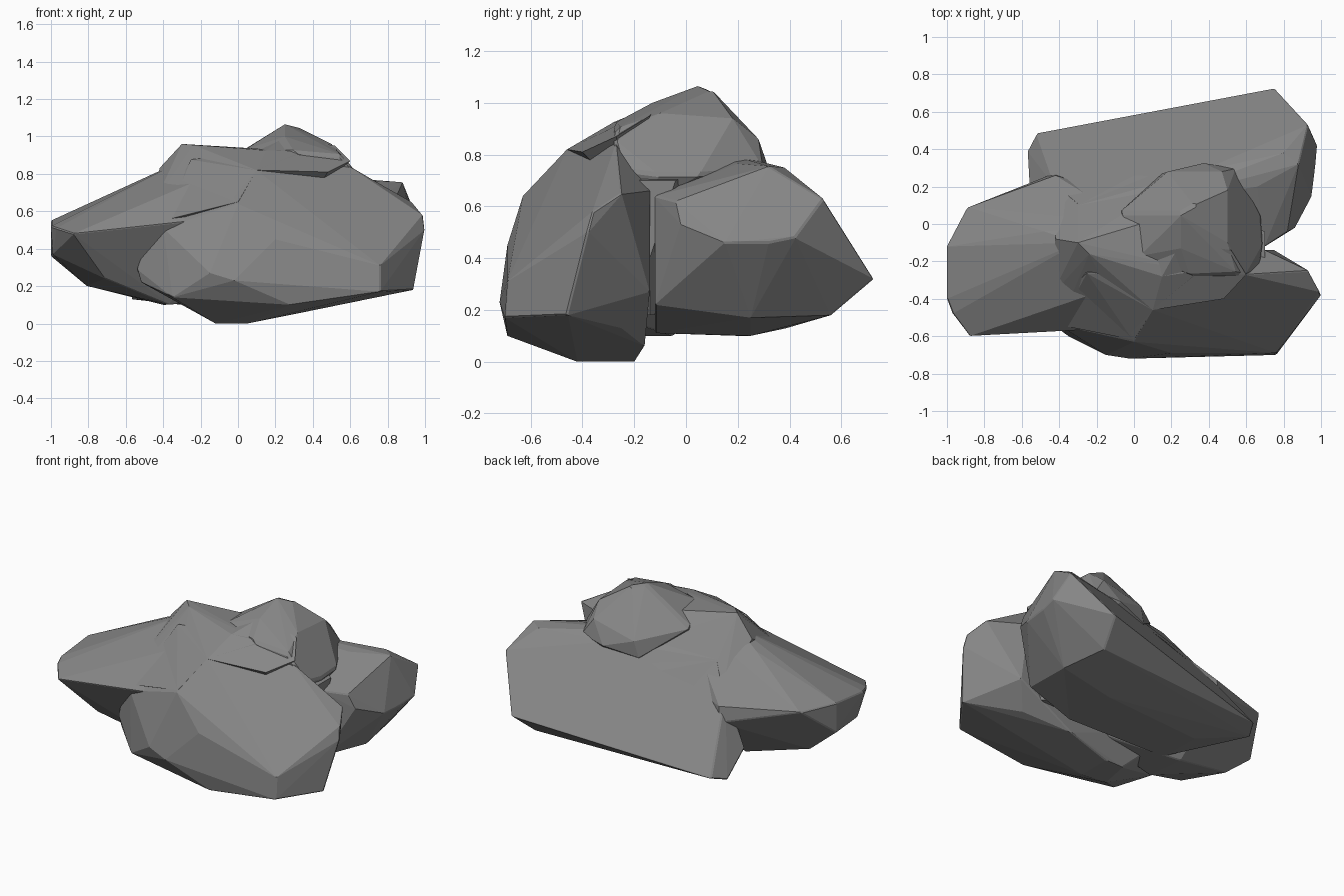
import bpy, bmesh

# dark grey stone
stone = bpy.data.materials.new("stone")
stone.diffuse_color = (0.24, 0.24, 0.24, 1)


def boulder(name, pts, chamfer=0.006):
    """Angular rock chunk: convex hull of its corner points, edges lightly chipped."""
    bm = bmesh.new()
    for p in pts:
        bm.verts.new(p)
    bmesh.ops.convex_hull(bm, input=bm.verts[:])
    loose = [v for v in bm.verts if not v.link_faces]
    bmesh.ops.delete(bm, geom=loose, context='VERTS')
    bmesh.ops.dissolve_limit(bm, angle_limit=0.05, verts=bm.verts[:], edges=bm.edges[:])
    bmesh.ops.recalc_face_normals(bm, faces=bm.faces[:])
    me = bpy.data.meshes.new(name)
    bm.to_mesh(me)
    bm.free()
    me.materials.append(stone)
    ob = bpy.data.objects.new(name, me)
    bpy.context.collection.objects.link(ob)
    if chamfer:
        b = ob.modifiers.new("chipped_edges", 'BEVEL')
        b.width = chamfer
        b.segments = 1
        b.limit_method = 'ANGLE'
        b.angle_limit = 0.7
    return ob


# front slab, leaning back, with a flat underside
boulder("front_slab", [
    (0.76, -0.70, 0.17), (0.76, -0.69, 0.31), (0.94, -0.46, 0.18), (1.00, -0.38, 0.50),
    (0.99, -0.36, 0.58), (0.93, -0.25, 0.65), (0.70, -0.14, 0.66), (0.75, -0.14, 0.27),
    (0.60, -0.27, 0.84), (0.15, -0.28, 0.92), (-0.25, -0.26, 0.88), (0.10, -0.46, 0.82),
    (0.00, -0.63, 0.64), (0.20, -0.69, 0.45), (-0.02, -0.72, 0.23), (0.28, -0.69, 0.10),
    (-0.15, -0.70, 0.27), (-0.35, -0.60, 0.14), (-0.52, -0.46, 0.22), (-0.54, -0.46, 0.29),
    (-0.50, -0.48, 0.42), (-0.40, -0.54, 0.51), (-0.12, -0.40, 0.00), (0.05, -0.42, 0.00),
    (-0.08, -0.20, 0.00), (0.05, -0.20, 0.00), (0.35, -0.16, 0.06), (0.65, -0.25, 0.13),
    (-0.45, -0.15, 0.35),
])

# left slab with its ridge rising towards a small peak
boulder("left_slab", [
    (-1.00, -0.12, 0.55), (-1.00, -0.40, 0.52), (-0.97, -0.48, 0.51),
    (-0.88, -0.60, 0.48), (-1.00, -0.12, 0.36), (-0.99, -0.35, 0.37), (-0.89, 0.09, 0.54),
    (-0.81, -0.12, 0.20), (-0.71, -0.42, 0.24), (-0.37, -0.30, 0.10), (-0.40, -0.05, 0.10),
    (-0.40, -0.57, 0.54), (0.05, -0.55, 0.58), (-0.48, -0.04, 0.78), (-0.30, -0.10, 0.87),
    (-0.43, 0.27, 0.42), (-0.42, 0.26, 0.52), (0.00, 0.00, 0.90),
    (0.15, -0.25, 0.92), (0.10, 0.10, 0.60), (0.20, -0.20, 0.15),
])

# saddle joining the left peak, the front slab and the rear slope
boulder("saddle", [
    (-0.42, -0.08, 0.83), (-0.30, -0.10, 0.96), (-0.24, -0.16, 0.955), (-0.44, -0.38, 0.66),
    (-0.40, -0.54, 0.55), (0.00, -0.62, 0.65), (0.10, -0.46, 0.82), (0.15, -0.28, 0.925),
    (0.35, -0.25, 0.92), (0.10, 0.02, 0.92), (-0.30, 0.10, 0.73), (-0.40, 0.21, 0.55),
    (0.00, 0.26, 0.64), (0.25, 0.25, 0.73), (0.00, -0.10, 0.40),
], 0)

# shoulder carrying the front face up into the knob
boulder("shoulder", [
    (0.12, -0.20, 0.93), (0.25, -0.10, 1.00), (0.52, -0.14, 0.95), (0.60, -0.27, 0.87),
    (0.48, -0.40, 0.81), (0.10, -0.46, 0.82), (0.15, -0.28, 0.925), (0.35, -0.20, 0.60),
], 0)

# broad back boulder with one long sloping rear face
boulder("back_boulder", [
    (-0.52, 0.485, 0.16), (-0.57, 0.39, 0.13), (-0.56, 0.20, 0.26), (-0.42, 0.20, 0.56),
    (-0.30, 0.10, 0.73), (0.08, 0.58, 0.25), (0.75, 0.725, 0.32), (0.93, 0.53, 0.63),
    (0.98, 0.42, 0.48), (0.97, 0.32, 0.46), (0.95, 0.15, 0.46), (0.86, -0.02, 0.53),
    (0.82, -0.04, 0.62), (0.88, 0.32, 0.755), (0.80, 0.38, 0.75), (0.66, 0.20, 0.765),
    (0.35, 0.28, 0.745), (0.05, 0.10, 0.82), (0.70, -0.12, 0.64), (0.70, -0.12, 0.22),
    (0.70, 0.56, 0.18), (0.75, 0.25, 0.17), (0.40, 0.25, 0.10), (-0.30, 0.20, 0.10),
    (0.40, -0.12, 0.11), (-0.30, -0.10, 0.11),
])

# crowning knob
boulder("top_knob", [
    (0.25, 0.06, 1.07), (0.32, 0.10, 1.05), (0.25, -0.13, 1.00), (0.50, -0.10, 0.96),
    (0.50, 0.18, 0.94), (0.47, 0.28, 0.86), (0.55, -0.27, 0.90), (0.60, -0.28, 0.85),
    (0.67, -0.25, 0.74), (0.69, -0.10, 0.72), (0.68, 0.05, 0.72), (0.55, 0.30, 0.74),
    (0.38, 0.33, 0.72), (0.18, 0.28, 0.79), (0.15, 0.27, 0.68), (0.04, 0.03, 0.92),
    (-0.08, 0.06, 0.86), (0.02, -0.18, 0.92), (0.30, -0.28, 0.92), (0.60, -0.24, 0.55),
    (0.20, 0.00, 0.60),
], 0.015)

# small wedge stone in the right-hand crevice
boulder("crevice_stone", [
    (0.70, -0.19, 0.70), (0.70, -0.04, 0.70), (0.45, -0.20, 0.75), (0.45, 0.05, 0.75),
    (0.69, -0.14, 0.40), (0.60, -0.14, 0.18), (0.40, -0.20, 0.18), (0.40, 0.00, 0.18),
], 0)
